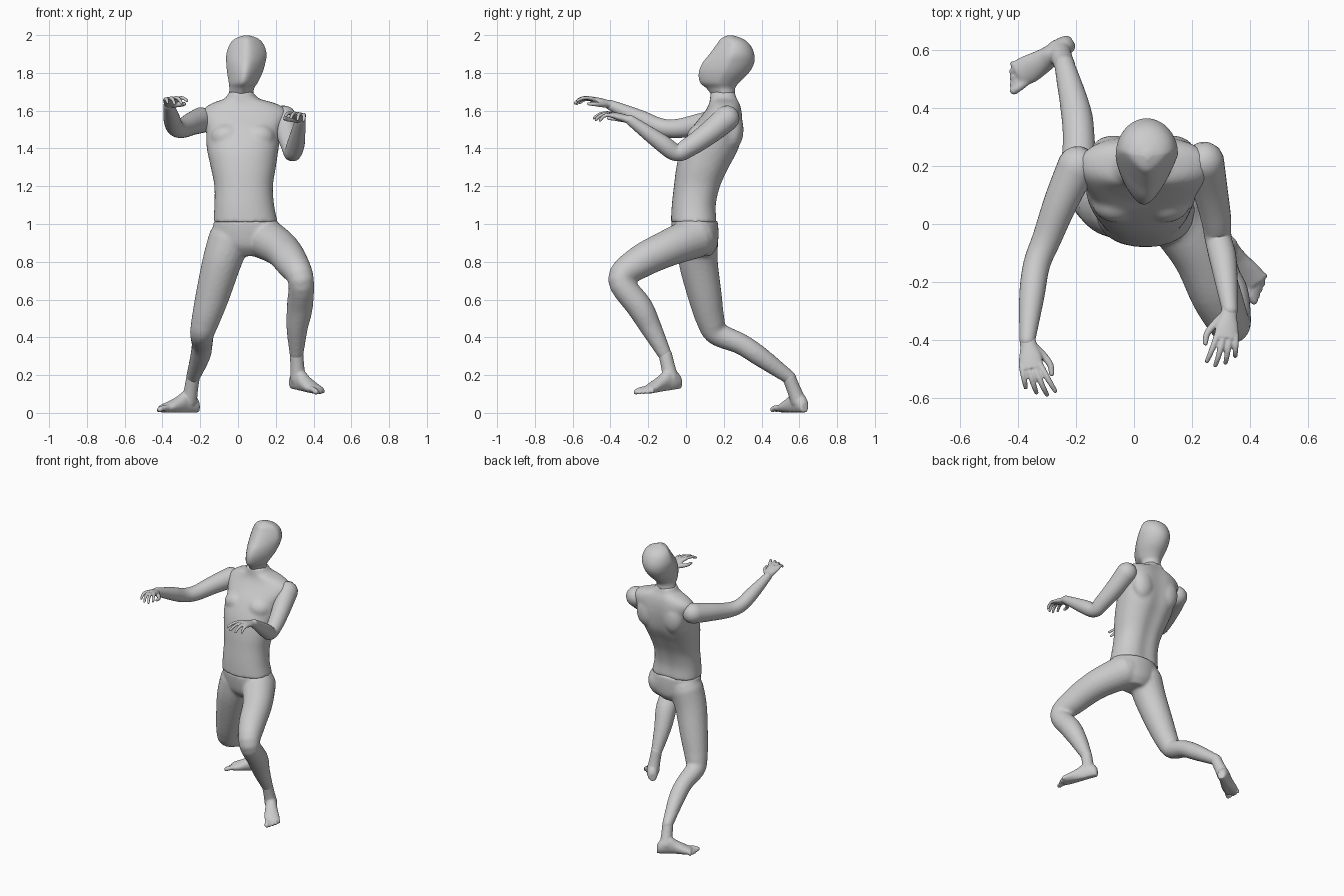
import bpy, bmesh, math
from mathutils import Vector

if "Cube" in bpy.data.objects:
    bpy.data.objects.remove(bpy.data.objects["Cube"])

N = 28


def spline(pts, steps=5):
    # Catmull-Rom interpolation of number tuples
    out, last = [], len(pts) - 1
    for i in range(last):
        p = [pts[max(0, min(last, i + k))] for k in (-1, 0, 1, 2)]
        for s in range(steps):
            t = s / steps
            out.append([0.5 * (2 * b + (c - a) * t + (2 * a - 5 * b + 4 * c - d) * t * t
                               + (3 * b - a - 3 * c + d) * t ** 3) for a, b, c, d in zip(*p)])
    return out + [list(pts[-1])]


def skin(bm, rings):
    vs = [[bm.verts.new(c) for c in r] for r in rings]
    n = len(vs[0])
    for a, b in zip(vs, vs[1:]):
        for j in range(n):
            bm.faces.new((a[j], a[(j + 1) % n], b[(j + 1) % n], b[j]))
    bm.faces.new(vs[0])
    bm.faces.new(vs[-1])


def tube(bm, pts, n=20, steps=5):
    # round-ended limb through (x, y, z, radius) points
    path = spline(pts, steps)
    cs, rs = [Vector(p[:3]) for p in path], [p[3] for p in path]
    t0, t1 = (cs[0] - cs[1]).normalized(), (cs[-1] - cs[-2]).normalized()
    caps = [(0.4, 0.917), (0.75, 0.66), (0.96, 0.28)]
    c0, r0, c1, r1 = cs[0], rs[0], cs[-1], rs[-1]
    cs = [c0 + t0 * r0 * k for k, _ in caps[::-1]] + cs + [c1 + t1 * r1 * k for k, _ in caps]
    rs = [r0 * q for _, q in caps[::-1]] + rs + [r1 * q for _, q in caps]
    side = t0.orthogonal().normalized()
    rings = []
    for i, (c, r) in enumerate(zip(cs, rs)):
        t = (cs[min(i + 1, len(cs) - 1)] - cs[max(i - 1, 0)]).normalized()
        side = (side - t * side.dot(t)).normalized()
        up = t.cross(side)
        rings.append([c + (side * math.cos(2 * math.pi * j / n) + up * math.sin(2 * math.pi * j / n)) * r
                      for j in range(n)])
    skin(bm, rings)


def stack(bm, secs, power=2.0, groove=0.0, egg=0.0):
    # horizontal sections (z, cx, cy, rx, ry); back groove and narrowed front are optional
    rings = []
    for z, cx, cy, rx, ry in spline(secs):
        ring = []
        for j in range(N * 2):
            a = math.pi * j / N
            c, s = math.cos(a), math.sin(a)
            x = math.copysign(abs(c) ** (2 / power), c)
            y = math.copysign(abs(s) ** (2 / power), s)
            g = 1 - groove * math.exp(-(c / 0.25) ** 2) if s > 0 else 1
            ring.append(Vector((cx + rx * x * (1 - egg * max(0, -s)), cy + ry * y * g, z)))
        rings.append(ring)
    skin(bm, rings)


def ball(bm, c, size):
    made = bmesh.ops.create_uvsphere(bm, u_segments=24, v_segments=14, radius=1)["verts"]
    for v in made:
        v.co = Vector(c) + Vector([a * b for a, b in zip(v.co, size)])


def finish(bm, name, voxel=0, smooth=4):
    bmesh.ops.recalc_face_normals(bm, faces=bm.faces)
    for f in bm.faces:
        f.smooth = True
    me = bpy.data.meshes.new(name)
    bm.to_mesh(me)
    bm.free()
    ob = bpy.data.objects.new(name, me)
    bpy.context.collection.objects.link(ob)
    if voxel:
        m = ob.modifiers.new("Blend", "REMESH")
        m.mode, m.voxel_size, m.use_smooth_shade = "VOXEL", voxel, True
        m = ob.modifiers.new("Soften", "SMOOTH")
        m.factor, m.iterations = 0.5, smooth
    return ob


# head
bm = bmesh.new()
stack(bm, [(1.69, .017, .195, .064, .064), (1.72, .02, .184, .066, .077), (1.75, .028, .178, .077, .104),
           (1.80, .036, .20, .093, .132), (1.85, .041, .223, .103, .137), (1.90, .045, .243, .106, .118),
           (1.95, .046, .25, .09, .088), (1.982, .046, .242, .06, .056), (1.999, .046, .235, .012, .012)], egg=.4)
finish(bm, "head")

# torso with chest and shoulder blades
bm = bmesh.new()
stack(bm, [(1.01, .04, .045, .170, .125), (1.1, .033, .045, .158, .12), (1.2, .03, .062, .155, .126),
           (1.3, .028, .092, .172, .143), (1.4, .025, .13, .19, .157), (1.5, .03, .165, .20, .14),
           (1.57, .035, .192, .225, .112), (1.61, .035, .203, .215, .094), (1.64, .03, .205, .165, .082),
           (1.665, .02, .20, .09, .073), (1.70, .016, .196, .064, .065)], power=2.25, groove=.09)
for sx in (-1, 1):
    ball(bm, (.025 + sx * .085, .075, 1.46), (.085, .07, .07))
    ball(bm, (.03 + sx * .10, .245, 1.50), (.08, .06, .11))
finish(bm, "torso", .011)

# pelvis and both legs in one skin
bm = bmesh.new()
stack(bm, [(1.02, .04, .045, .168, .123), (.95, .05, .05, .182, .122),
           (.88, .05, .055, .15, .11), (.83, .05, .06, .08, .07)])
tube(bm, [(.13, .05, .93, .112), (.225, -.10, .87, .097), (.285, -.25, .795, .087), (.333, -.345, .705, .069),
          (.327, -.245, .56, .069), (.313, -.185, .45, .057), (.31, -.112, .31, .037)])
tube(bm, [(-.045, .06, .92, .112), (-.085, .065, .80, .104), (-.135, .10, .62, .09), (-.172, .13, .49, .075),
          (-.19, .165, .42, .064), (-.19, .29, .365, .056), (-.20, .39, .30, .053), (-.24, .55, .185, .036)])
finish(bm, "pelvis_and_legs", .011)

# arms
for name, pts in (
        ("right_arm", [(-.195, .2, 1.55, .068), (-.25, .08, 1.528, .059), (-.30, -.05, 1.505, .05),
                       (-.335, -.14, 1.515, .046), (-.352, -.25, 1.563, .043), (-.367, -.40, 1.63, .027)]),
        ("left_arm", [(.242, .215, 1.56, .068), (.262, .12, 1.48, .06), (.282, .02, 1.41, .052),
                      (.29, -.05, 1.378, .046), (.308, -.13, 1.43, .046), (.33, -.295, 1.55, .027)])):
    bm = bmesh.new()
    tube(bm, pts, N)
    finish(bm, name)


def foot(name, heel, ankle, fwd, drop):
    # local frame: f forward, b towards the big toe
    f = Vector(fwd).normalized()
    b = Vector((f.y, -f.x, 0)) * (1 if name.startswith("left") else -1)
    o = Vector(heel)

    def at(t, s, h):
        return o + f * t + b * s + Vector((0, 0, h - drop * t))
    bm = bmesh.new()
    rings = []
    for t, s, w, h in spline([(0, 0, .018, .05), (.015, 0, .03, .075), (.05, 0, .036, .10), (.09, .003, .037, .105),
                              (.13, .004, .042, .08), (.18, .002, .049, .056), (.225, -.002, .046, .038)]):
        rings.append([at(t, s + w * math.cos(a), max(0, h / 2 + h * .56 * math.sin(a)))
                      for a in [2 * math.pi * j / N for j in range(N)]])
    skin(bm, rings)
    # ankle
    k = at(.06, .004, .06)
    a = Vector(ankle)
    tube(bm, [(*a, .036), (*a.lerp(k, .5), .037), (*k, .042)])
    # toes
    for i in range(5):
        s, end, r = .036 - i * .019, .278 - i * .011 - (i == 4) * .006, .015 if i == 0 else .0105
        tube(bm, [(*at(.20, s * .9, .024), r), (*at((.2 + end) / 2, s, .023), r),
                  (*at(end - r, s * 1.05, r), r)], 12, 3)
    finish(bm, name, .006, 3)


foot("left_foot", (.285, -.03, .13), (.31, -.11, .31), (.6, -.8, 0), .13)
foot("right_foot", (-.21, .63, .003), (-.238, .545, .188), (-.85, -.53, 0), 0)


def hand(name, wrist, fwd, thumb, lean, curls):
    f = Vector(fwd).normalized()
    u = Vector(thumb)
    u = (u - f * u.dot(f)).normalized()
    n = u.cross(f)
    n = n if n.z > 0 else -n
    o = Vector(wrist)

    def at(t, s, h):
        return o + f * t + u * s + n * h
    bm = bmesh.new()
    # palm
    rings = []
    for t, s, w, h in spline([(-.01, 0, .027, .024), (.025, .002, .030, .021),
                              (.065, .002, .040, .019), (.105, 0, .041, .014)]):
        rings.append([at(t, s + w * math.cos(a), h * math.sin(a))
                      for a in [2 * math.pi * j / N for j in range(N)]])
    skin(bm, rings)
    # four curled fingers
    for i, length in enumerate((.040, .044, .041, .032)):
        s, t, h, ang = .031 - i * .0205, .095 - .004 * abs(i - 1), 0, math.radians(-5)
        pts = [(*at(t, s, h), .0115)]
        for k in range(3):
            seg = length * (1 - .14 * k)
            t += seg * math.cos(ang)
            h += seg * math.sin(ang)
            s += seg * (lean + .12 * (1.5 - i))
            ang -= math.radians(curls[i])
            pts.append((*at(t, s, h), .0105 - .0012 * k))
        tube(bm, pts, 12, 3)
    # thumb
    tube(bm, [(*at(.025, .018, -.006), .017), (*at(.06, .048, -.018), .0135),
              (*at(.092, .066, -.026), .0115), (*at(.122, .066, -.034), .009)], 12, 3)
    finish(bm, name, .0045, 2)


hand("right_hand", (-.367, -.40, 1.63), (.13, -.95, .30), (1, .1, .05), .2, (18, 26, 28, 25))
hand("left_hand", (.33, -.295, 1.55), (-.12, -.95, .28), (-1, .1, .12), .03, (18, 24, 28, 32))
